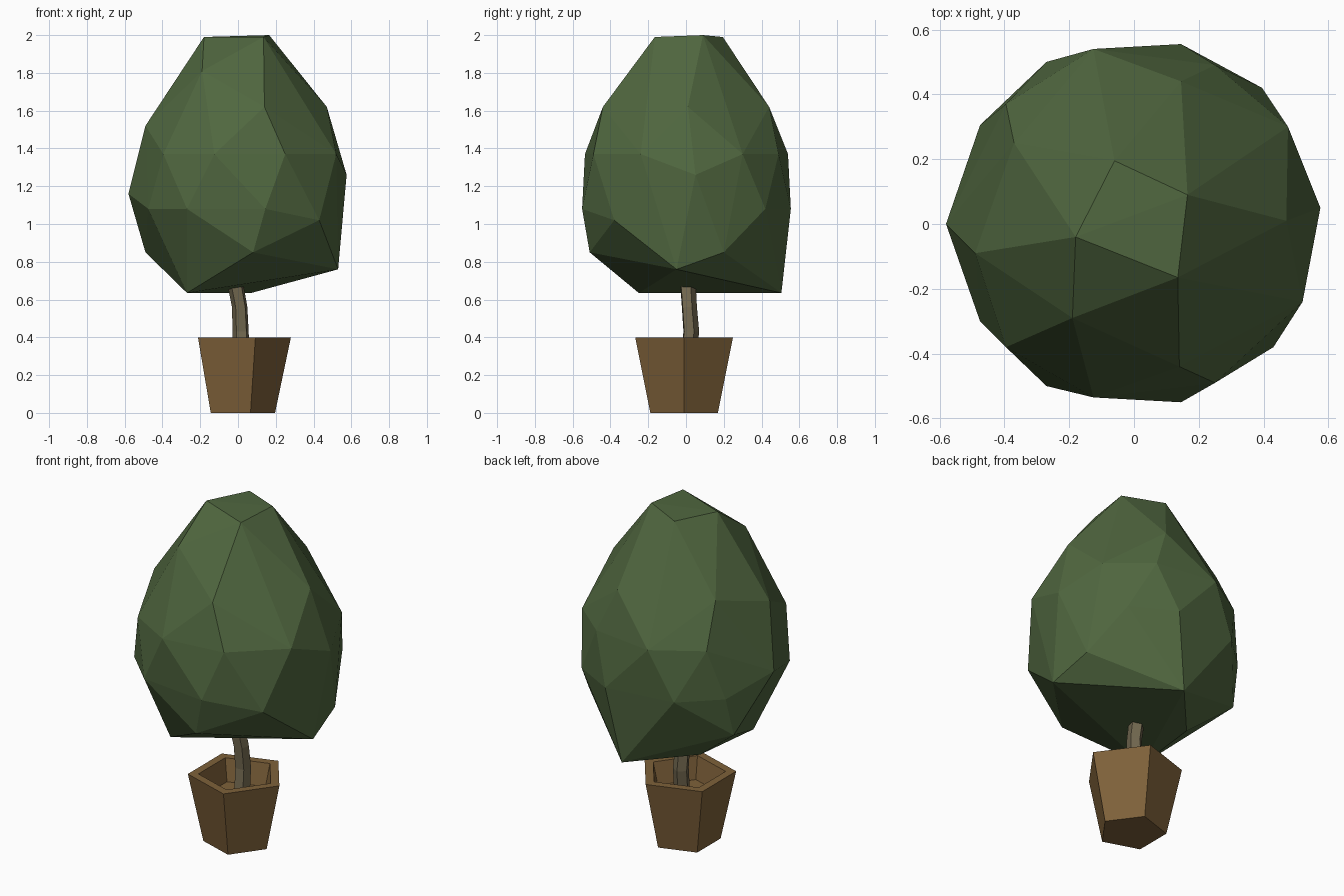
import bpy
import bmesh
import math

default_cube = bpy.data.objects.get("Cube")
if default_cube:
    bpy.data.objects.remove(default_cube, do_unlink=True)


def make_material(name, colour):
    material = bpy.data.materials.new(name)
    material.use_nodes = True
    material.diffuse_color = (*colour, 1)
    material.node_tree.nodes["Principled BSDF"].inputs["Base Color"].default_value = (*colour, 1)
    return material


leaf_green = make_material("leaf green", (0.08, 0.135, 0.05))
pot_brown = make_material("pot brown", (0.21, 0.12, 0.042))
bark_grey = make_material("bark grey", (0.17, 0.14, 0.08))


def finish(bm, name, material):
    """Turn a bmesh into a flat shaded object."""
    bmesh.ops.recalc_face_normals(bm, faces=bm.faces)
    mesh = bpy.data.meshes.new(name)
    bm.to_mesh(mesh)
    bm.free()
    mesh.materials.append(material)
    part = bpy.data.objects.new(name, mesh)
    bpy.context.collection.objects.link(part)
    return part


def loft(name, material, rings, sides=5, turn=0.0):
    """Skin polygon rings given as (x, y, z, radius), with capped ends."""
    bm = bmesh.new()
    loops = []
    for x, y, z, radius in rings:
        angles = [turn + math.tau * i / sides for i in range(sides)]
        loops.append([bm.verts.new((x + radius * math.cos(a), y + radius * math.sin(a), z))
                      for a in angles])
    for lower, upper in zip(loops, loops[1:]):
        for i in range(sides):
            j = (i + 1) % sides
            bm.faces.new((lower[i], lower[j], upper[j], upper[i]))
    bm.faces.new(loops[0][::-1])
    bm.faces.new(loops[-1])
    return finish(bm, name, material)


# Five-sided tapered pot: outer wall, rim, inner wall and floor
cx, cy = 0.008, -0.01
loft("pot", pot_brown, [
    (cx, cy, 0, 0.188),
    (cx, cy, 0.4, 0.272),
    (cx, cy, 0.4, 0.215),
    (cx, cy, 0.27, 0.185),
])

# Slightly crooked trunk
loft("trunk", bark_grey, [
    (0.02, 0.005, 0.26, 0.045),
    (0.015, 0.025, 0.43, 0.045),
    (0.01, 0.015, 0.56, 0.043),
    (-0.02, 0.005, 0.72, 0.045),
], turn=0.4)

# Faceted crown: corner points by height, wrapped in a convex skin
crown_levels = {
    1.99: [(-0.18, -0.04), (-0.06, 0.195), (0.135, -0.165)],
    2.0: [(0.165, 0.09)],
    1.81: [(-0.19, -0.29)],
    1.62: [(0.14, -0.44), (0.145, 0.44), (0.47, 0.01), (-0.37, 0.25)],
    1.52: [(-0.49, -0.09)],
    1.37: [(-0.395, -0.38), (-0.125, -0.535), (0.25, -0.49), (0.52, -0.24),
           (0.475, 0.3), (0.25, 0.49), (-0.125, 0.54), (-0.395, 0.37)],
    1.26: [(0.575, 0.05)],
    1.16: [(-0.58, 0)],
    1.08: [(0.145, -0.55), (0.145, 0.555), (-0.27, -0.5), (-0.27, 0.5),
           (0.395, 0.42), (-0.475, -0.3), (-0.475, 0.305)],
    1.02: [(0.43, -0.38)],
    0.85: [(0.08, -0.51), (-0.49, 0.25), (0.5, 0.2)],
    0.76: [(0.53, -0.05)],
    0.635: [(-0.27, -0.25), (-0.22, 0.18), (0.07, 0.505)],
}
bm = bmesh.new()
for z, corners in crown_levels.items():
    for x, y in corners:
        bm.verts.new((x, y, z))
bmesh.ops.convex_hull(bm, input=bm.verts)
loose = [v for v in bm.verts if not v.link_faces]
bmesh.ops.delete(bm, geom=loose, context='VERTS')
finish(bm, "crown", leaf_green)
